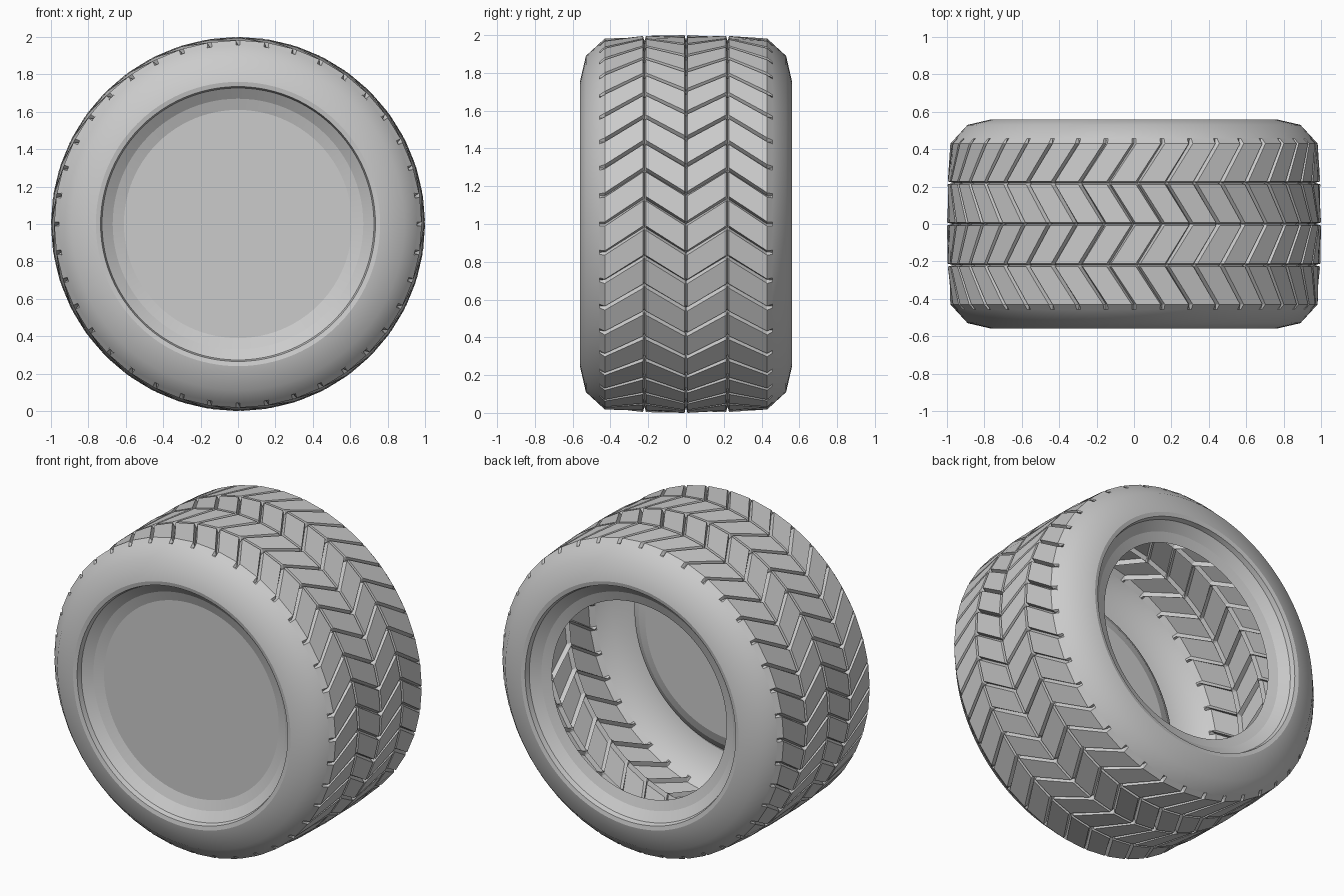
import bpy
from math import pi, cos, sin

if "Cube" in bpy.data.objects:
    bpy.data.objects.remove(bpy.data.objects["Cube"])

BLOCKS = 40          # tread blocks around the tyre
PITCH = 2 * pi / BLOCKS
SEGS = 96            # segments around the side walls
DEPTH = 0.028        # tread groove depth
SHIFT = 0.14         # zigzag angle of the tread
CZ = 1.0


def point(r, y, a):
    return (r * cos(a), y, CZ + r * sin(a))


def make(name, rings, cap_first=False):
    """Skin a list of closed rings, normals facing outward."""
    n = len(rings[0])
    verts = [p for ring in rings for p in ring]
    faces = []
    for i in range(len(rings) - 1):
        for j in range(n):
            k = (j + 1) % n
            faces.append((i * n + j, (i + 1) * n + j, (i + 1) * n + k, i * n + k))
    if cap_first:
        faces.append(tuple(range(n)))
    mesh = bpy.data.meshes.new(name)
    mesh.from_pydata(verts, [], faces)
    ob = bpy.data.objects.new(name, mesh)
    bpy.context.collection.objects.link(ob)
    return ob


def smooth(ob, angle):
    bpy.ops.object.select_all(action='DESELECT')
    ob.select_set(True)
    bpy.context.view_layer.objects.active = ob
    bpy.ops.object.shade_smooth_by_angle(angle=angle)


# Tread: zigzag blocks split by three ring grooves and slanted cross grooves;
# the last station on each side is the shoulder where the grooves run out
g = 0.008
half = [(g, 0), (0.22 - g, 0), (0.22, 1), (0.22 + g, 0), (0.43, 0), (0.457, 0)]
stations = [(-y, low) for y, low in reversed(half)] + [(0, 1)] + half


def zigzag(y):
    d = min(abs(y), 0.43)
    return SHIFT * (d / 0.22 if d < 0.22 else 1 - (d - 0.22) / 0.21)


def tread_radius(y):
    d = abs(y)
    if d > 0.44:
        return 0.957
    return 1.0 - 0.004 * d / 0.22 if d < 0.22 else 0.996 - 0.014 * (d - 0.22) / 0.21


rings = []
for y, low in stations:
    ring = []
    for b in range(BLOCKS):
        for off, cut in ((0, 1), (0.012, 0), (PITCH - 0.012, 0)):
            drop = (low or cut) and abs(y) < 0.44
            r = tread_radius(y) - (DEPTH if drop else 0)
            ring.append(point(r, y, b * PITCH + off + zigzag(y)))
    rings.append(ring)
make("tread", rings)

# Side walls and stepped rim seats; the front seat is closed by a disc
wall = [(0.957, 0.457), (0.89, 0.53), (0.76, 0.56)]
seat = [(0.76, 0.56), (0.735, 0.555), (0.727, 0.525), (0.67, 0.485), (0.61, 0.465)]


def lathe(name, prof, angle, front, cap=False):
    if front:
        prof = [(r, -y) for r, y in reversed(prof)]
    smooth(make(name, [[point(r, y, 2 * pi * j / SEGS) for j in range(SEGS)]
                       for r, y in prof], cap), angle)


for side, front in (("front", True), ("back", False)):
    lathe(side + "_sidewall", wall, 0.8, front)
    lathe(side + "_rim_seat", seat, 0.25, front, cap=front)
